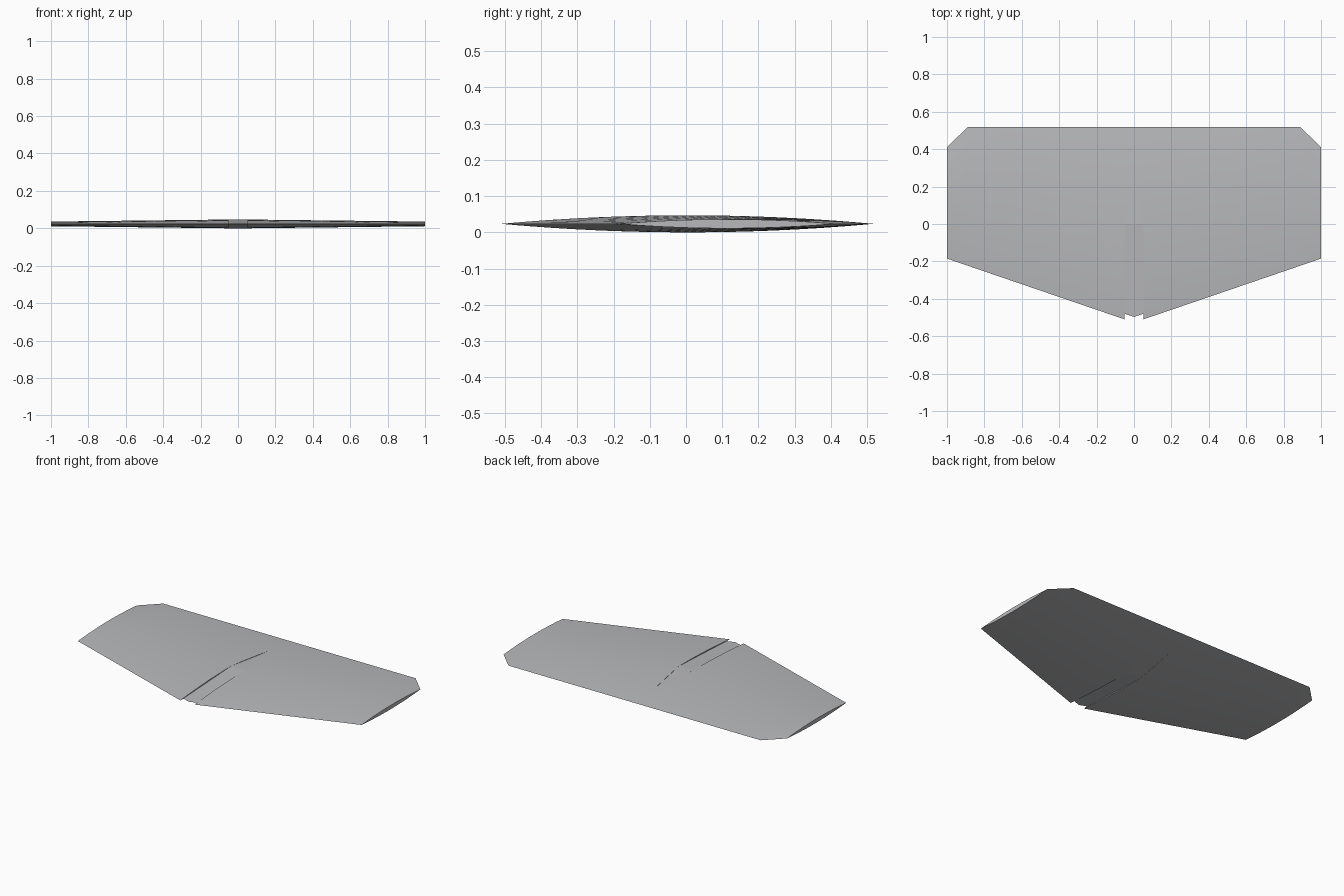
import bpy, bmesh, math

if "Cube" in bpy.data.objects:
    bpy.data.objects.remove(bpy.data.objects["Cube"])

MID = 0.0235      # height of the sharp edge line
ROOT_X, ROOT_Y0, BACK_Y = 0.05, -0.51, 0.518
TIP_Y0, TIP_Y1, CHAMFER_X = -0.185, 0.41, 0.89

grey = bpy.data.materials.new("light_grey")
grey.diffuse_color = (0.48, 0.485, 0.50, 1)
grey.use_nodes = True
grey.node_tree.nodes["Principled BSDF"].inputs["Base Color"].default_value = grey.diffuse_color


def finish(name, bm, mirror=True):
    bmesh.ops.remove_doubles(bm, verts=bm.verts, dist=1e-5)
    bmesh.ops.recalc_face_normals(bm, faces=bm.faces)
    me = bpy.data.meshes.new(name)
    bm.to_mesh(me)
    bm.free()
    me.materials.append(grey)
    me.shade_smooth()
    me.set_sharp_from_angle(angle=math.radians(4))
    ob = bpy.data.objects.new(name, me)
    bpy.context.collection.objects.link(ob)
    if mirror:
        ob.modifiers.new("mirror", 'MIRROR')
    return ob


def lens(y, y0, y1, t):
    """Half thickness of a biconvex section."""
    return max(0.0, t * (1 - ((2 * y - y0 - y1) / (y1 - y0)) ** 2))


def root_half(y):
    return lens(y, ROOT_Y0, BACK_Y, 0.0235)


def loft(name, stations, half, caps, n=24):
    """Skin between sections (x, y start, y end); half(x, y, y0, y1) is the half thickness."""
    bm = bmesh.new()
    rings = []
    for x, a, b in stations:
        ys = [a + (b - a) * i / n for i in range(n + 1)]
        hs = [half(x, y, a, b) for y in ys]
        pts = [(x, y, MID + h) for y, h in zip(ys, hs)]
        pts += [(x, y, MID - h) for y, h in reversed(list(zip(ys, hs)))]
        rings.append([bm.verts.new(p) for p in pts])
    for r, s in zip(rings, rings[1:]):
        for i in range(len(r)):
            j = (i + 1) % len(r)
            bm.faces.new((r[i], r[j], s[j], s[i]))
    for c in caps:
        bm.faces.new(rings[c])
    return finish(name, bm)


# outer wing panels: swept edge, straight edge, clipped corner
stations = []
for x in [0.05, 0.26, 0.47, 0.68, CHAMFER_X, 0.927, 0.963, 1.0]:
    y0 = ROOT_Y0 + (TIP_Y0 - ROOT_Y0) * (x - ROOT_X) / (1 - ROOT_X)
    y1 = BACK_Y - max(0, x - CHAMFER_X) / (1 - CHAMFER_X) * (BACK_Y - TIP_Y1)
    stations.append((x, y0, y1))
loft("wing_panel", stations,
     lambda x, y, a, b: lens(y, a, b, 0.0235 - 0.011 * (x - ROOT_X) / (1 - ROOT_X)),
     caps=(0, -1))

# bridge joining the panels, with a pointed cut-out in the middle
loft("centre_bridge", [(0.05 * k / 6, 0.31 * (1 - k / 6), BACK_Y) for k in range(7)],
     lambda x, y, a, b: root_half(y), caps=())

# slightly recessed flat-faced spine in the cut-out
bm = bmesh.new()
h0, h1 = root_half(0), root_half(0.31)
edge = [bm.verts.new(p) for p in ((-0.05, -0.48, MID), (0, -0.497, MID), (0.05, -0.48, MID))]
for s in (1, -1):
    left = bm.verts.new((-0.05, 0, MID + s * h0))
    right = bm.verts.new((0.05, 0, MID + s * h0))
    tip = bm.verts.new((0, 0.31, MID + s * h1))
    bm.faces.new((edge[0], edge[2], right, left))
    bm.faces.new(edge)if s == 1 else None
    bm.faces.new((left, right, tip))
    if s == 1:
        upper = (left, right, tip)
    else:
        bm.faces.new((edge[0], upper[0], left))
        bm.faces.new((edge[2], right, upper[1]))
        bm.faces.new((upper[0], upper[2], tip, left))
        bm.faces.new((upper[1], right, tip, upper[2]))
finish("recessed_spine", bm, mirror=False)
